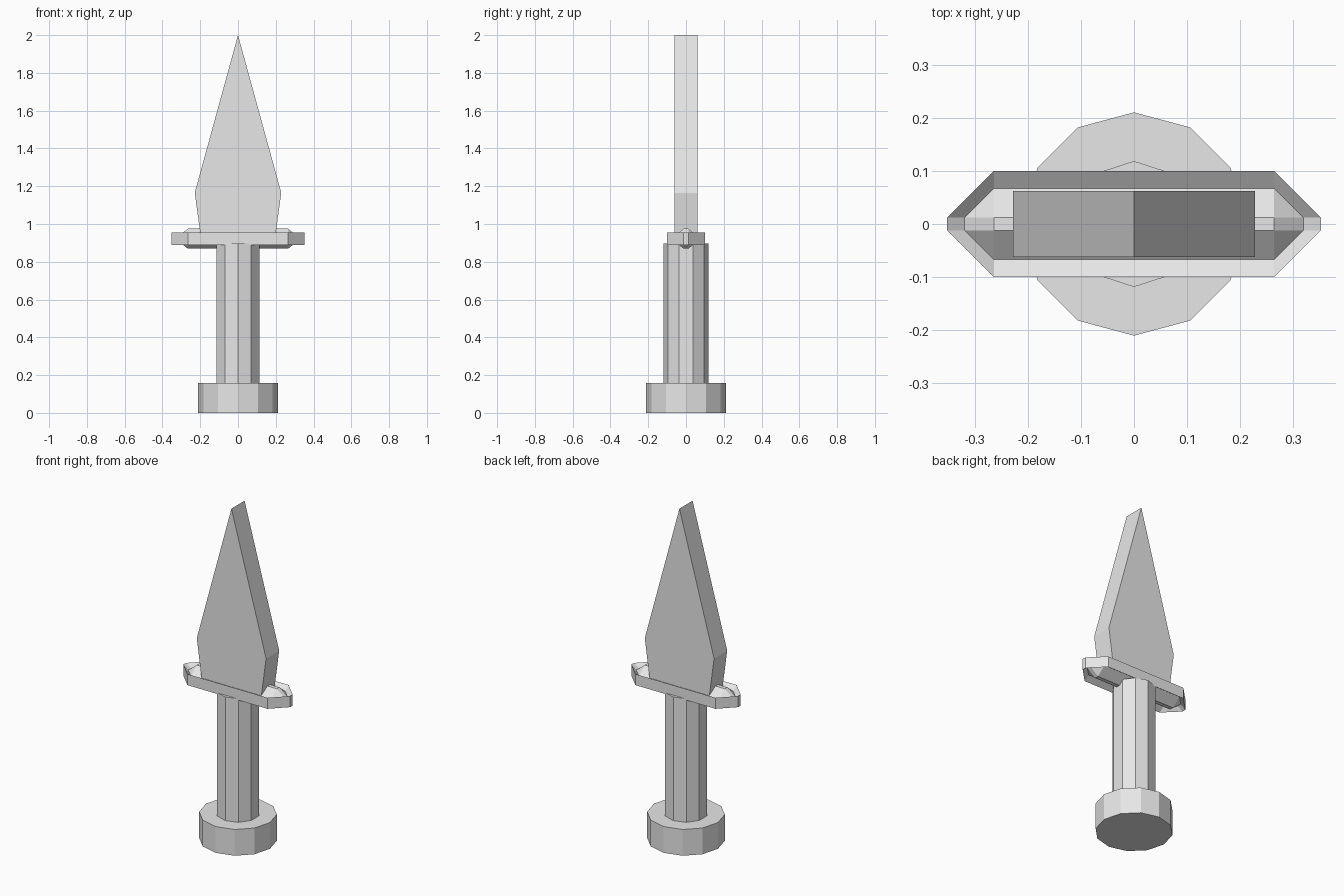
import bpy, bmesh, math

if "Cube" in bpy.data.objects:
    bpy.data.objects.remove(bpy.data.objects["Cube"], do_unlink=True)

grey = bpy.data.materials.new("plain_grey")
grey.use_nodes = True
grey.diffuse_color = (0.8, 0.8, 0.8, 1)
grey.node_tree.nodes["Principled BSDF"].inputs["Base Color"].default_value = (0.8, 0.8, 0.8, 1)


def loft(name, rings):
    """Skin a stack of equal-length point rings and cap both ends."""
    bm = bmesh.new()
    loops = [[bm.verts.new(p) for p in ring] for ring in rings]
    n = len(loops[0])
    for a, b in zip(loops, loops[1:]):
        for i in range(n):
            j = (i + 1) % n
            bm.faces.new((a[i], a[j], b[j], b[i]))
    bm.faces.new(loops[0][::-1])
    bm.faces.new(loops[-1])
    bmesh.ops.remove_doubles(bm, verts=bm.verts, dist=0.0001)
    bmesh.ops.recalc_face_normals(bm, faces=bm.faces)
    mesh = bpy.data.meshes.new(name)
    bm.to_mesh(mesh)
    bm.free()
    mesh.materials.append(grey)
    obj = bpy.data.objects.new(name, mesh)
    bpy.context.collection.objects.link(obj)
    return obj


def polygon(sides, radius, z):
    # regular polygon with one corner on the y axis
    angles = [2 * math.pi * i / sides for i in range(sides)]
    return [(radius * math.sin(a), radius * math.cos(a), z) for a in angles]


def guard_ring(tip, width, z, shoulder=0.265, blunt=0.012):
    # long bar outline with bevelled ends
    quarter = [(tip, blunt), (shoulder, width)]
    half = quarter + [(-x, y) for x, y in reversed(quarter)]
    return [(x, y, z) for x, y in half + [(-x, -y) for x, y in half]]


# pommel and grip
loft("pommel", [polygon(12, 0.211, z) for z in (0, 0.157)])
loft("grip", [polygon(10, 0.119, z) for z in (0.15, 0.896)])

# cross guard: raised rim, sunken groove and central ridge, same above and below
middle = 0.922
steps = [(0.265, 0.012, 0.053), (0.32, 0.067, 0.009), (0.353, 0.1, 0.033)]
below = [guard_ring(t, w, middle - h) for t, w, h in steps]
above = [guard_ring(t, w, middle + h) for t, w, h in reversed(steps)]
loft("cross_guard", below + above)

# blade: flat outline given a constant thickness
outline = [(-0.197, 0.93), (0.197, 0.93), (0.229, 1.165), (0, 2), (-0.229, 1.165)]
loft("blade", [[(x, y, z) for x, z in outline] for y in (-0.062, 0.062)])
